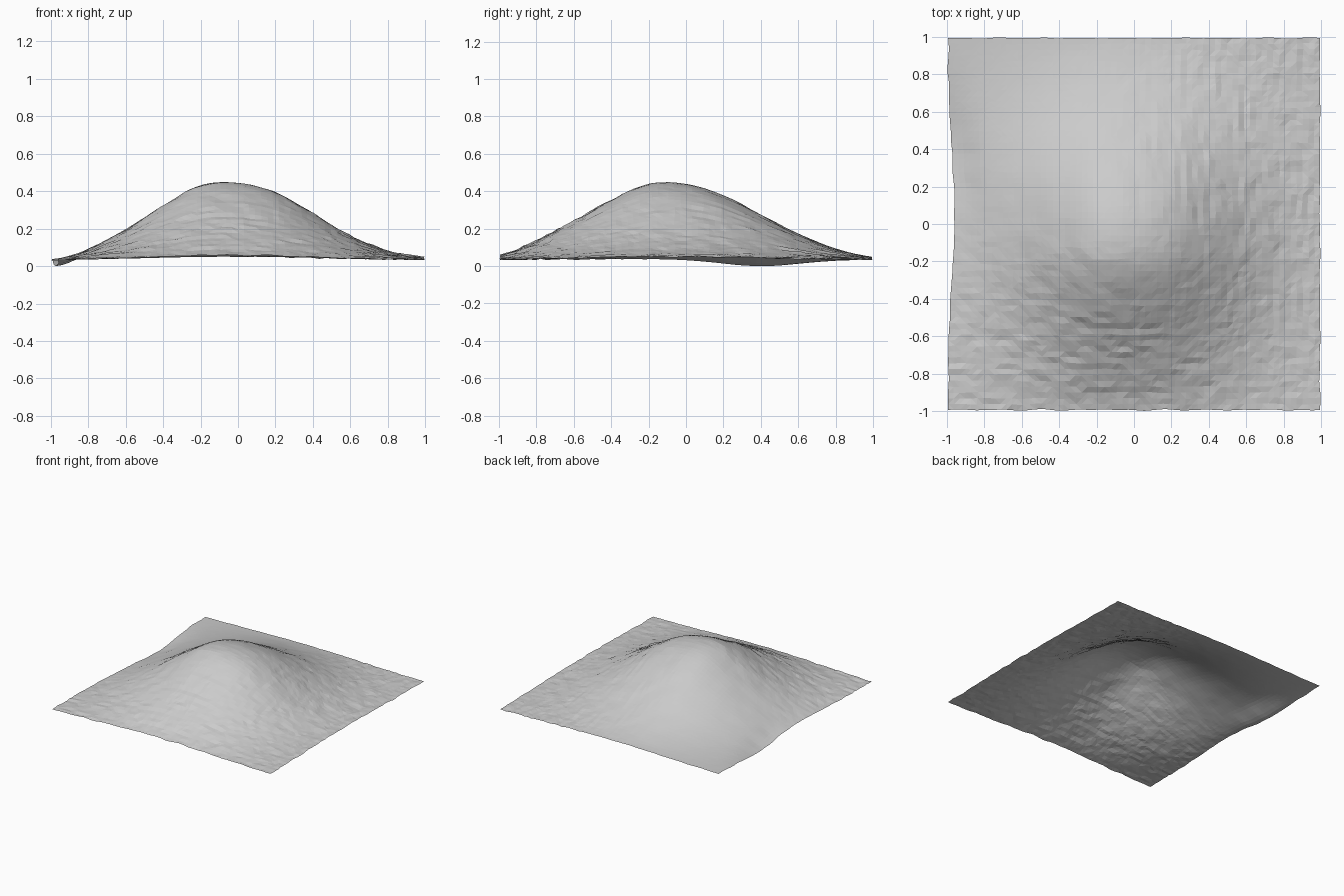
import bpy, bmesh, math
from mathutils import Vector, noise

cube = bpy.data.objects.get("Cube")
if cube:
    bpy.data.objects.remove(cube, do_unlink=True)

# Relative hill height at even steps across the sheet, west-east and south-north
PROFILE_X = [0.01, 0.17, 0.41, 0.71, 0.97, 1.0, 0.88, 0.61, 0.32, 0.12, 0.04]
PROFILE_Y = [0.06, 0.26, 0.51, 0.78, 0.98, 0.98, 0.83, 0.59, 0.34, 0.15, 0.04]
CELLS = 64
BASE, RISE = 0.035, 0.41


def sample(profile, t):
    """Smooth curve through the profile heights, t from -1 to 1."""
    last = len(profile) - 1
    s = (t + 1) / 2 * last
    i = min(max(int(s), 0), last - 1)
    f = s - i
    a, b, c, d = (profile[min(max(k, 0), last)] for k in range(i - 1, i + 3))
    return b + f * (c - a + f * (2*a - 5*b + 4*c - d + f * (3*(b - c) + d - a))) / 2


def bell(d, width):
    return math.exp(-(d / width) ** 2)


def rough(x, y):
    """Weathered, streaky relief; the north-west slope stays smooth."""
    mask = min(1, max(0.06, 0.35 + 1.4 * max(x - 0.05, -y - 0.15)))
    streaks_x = noise.noise(Vector((x * 9, y * 26, 3)))
    streaks_y = noise.noise(Vector((x * 26, y * 9, 7)))
    blend = min(1, max(0, 0.5 + 0.8 * (x + y)))
    fine = noise.noise(Vector((x * 19, y * 19, 11)))
    return 0.007 * mask * (streaks_x * (1 - blend) + streaks_y * blend + 0.7 * fine)


def height(x, y):
    hill = RISE * sample(PROFILE_X, x) * sample(PROFILE_Y, y)
    hollow = 0.036 * bell(x + 1, 0.13) * bell(y - 0.4, 0.3)
    return BASE + hill - hollow + rough(x, y)


# Terrain sheet: a grid lifted into a hill, with a wavering border
bm = bmesh.new()
bmesh.ops.create_grid(bm, x_segments=CELLS, y_segments=CELLS, size=1)
for v in bm.verts:
    x, y = v.co.x, v.co.y
    z = height(x, y)
    wobble = 0.008 * noise.noise(Vector((x * 9, y * 9, 21)))
    inset = 0.035 * bell(y - 0.05, 0.45) * bell(x + 1, 0.3)
    v.co = (x * 0.993 + inset + wobble, y * 0.993 + wobble, z)
lowest = min(v.co.z for v in bm.verts)
bmesh.ops.translate(bm, verts=bm.verts, vec=(0, 0, -lowest))
bmesh.ops.triangulate(bm, faces=bm.faces)

mesh = bpy.data.meshes.new("hill_terrain")
bm.to_mesh(mesh)
bm.free()
terrain = bpy.data.objects.new("hill_terrain", mesh)
bpy.context.collection.objects.link(terrain)

# Plain grey ground
grey = bpy.data.materials.new("ground_grey")
grey.use_nodes = True
colour = (0.6, 0.6, 0.6, 1)
grey.diffuse_color = colour
grey.node_tree.nodes["Principled BSDF"].inputs["Base Color"].default_value = colour
mesh.materials.append(grey)
